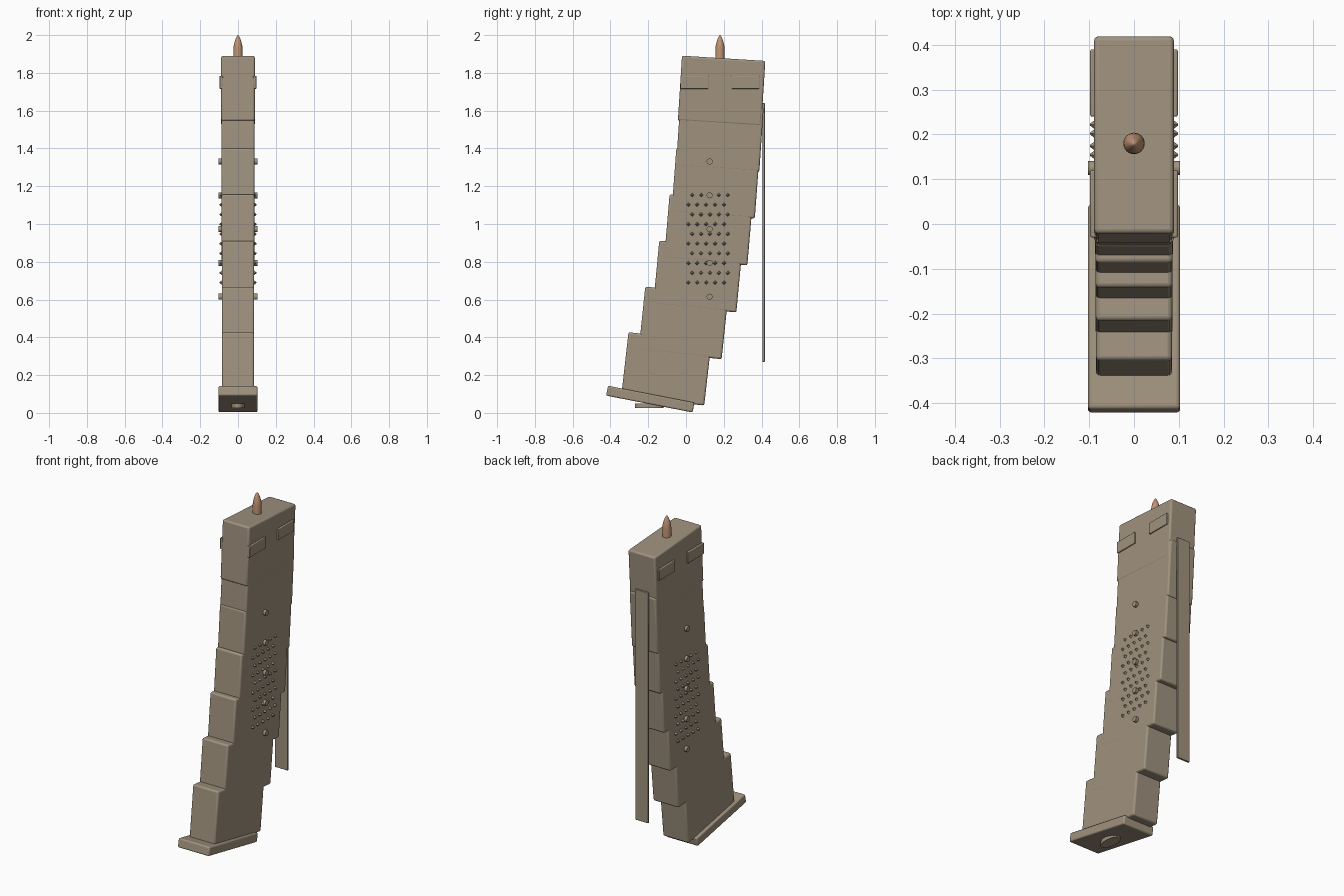
import bpy, bmesh, math
from mathutils import Matrix, Vector

if "Cube" in bpy.data.objects:
    bpy.data.objects.remove(bpy.data.objects["Cube"])


def material(name, rgb):
    m = bpy.data.materials.new(name)
    m.diffuse_color = (*rgb, 1)
    m.use_nodes = True
    m.node_tree.nodes["Principled BSDF"].inputs["Base Color"].default_value = m.diffuse_color
    return m


TAN = material("tan polymer", (0.35, 0.29, 0.21))
COPPER = material("copper", (0.53, 0.29, 0.17))


def finish(name, bm, mat, bevel=0, smooth=True):
    """Turn a bmesh into a named, coloured object."""
    bmesh.ops.recalc_face_normals(bm, faces=bm.faces)
    me = bpy.data.meshes.new(name)
    bm.to_mesh(me)
    bm.free()
    me.materials.append(mat)
    ob = bpy.data.objects.new(name, me)
    bpy.context.collection.objects.link(ob)
    if bevel:
        b = ob.modifiers.new("bevel", 'BEVEL')
        b.width, b.segments = bevel, 3
    if smooth:
        bpy.ops.object.select_all(action='DESELECT')
        bpy.context.view_layer.objects.active = ob
        ob.select_set(True)
        bpy.ops.object.shade_smooth_by_angle(angle=math.radians(35))
    return ob


def box(name, centre, size, lean=0, bevel=0.0):
    """Box leaning towards +y by an angle in degrees."""
    bm = bmesh.new()
    bmesh.ops.create_cube(bm, size=1, matrix=Matrix.Diagonal((*size, 1)))
    ob = finish(name, bm, TAN, bevel)
    ob.location = centre
    ob.rotation_euler.x = -math.radians(lean)
    return ob


# Curved body: overlapping leaning segments, bottom to top
segments = [(-0.104, 0.233, 6.5), (-0.0135, 0.4765, 6.0), (0.0625, 0.722, 5.4),
            (0.119, 0.969, 4.9), (0.1565, 1.215, 4.3), (0.179, 1.46, 3.8)]
for i, (y, z, lean) in enumerate(segments):
    box(f"body_segment_{i + 1}", (0, y, z), (0.170 + i * 0.001, 0.442, 0.34), lean, 0.01)
box("body_top", (0, 0.1885, 1.705), (0.178, 0.442, 0.345), 3.6, 0.01)

# Base plate and its oval release button
box("base_plate", (0, -0.189, 0.073), (0.206, 0.466, 0.053), 11, 0.008)
bm = bmesh.new()
bmesh.ops.create_cone(bm, cap_ends=True, segments=24, radius1=1, radius2=1, depth=1,
                      matrix=Matrix.Translation((0, -0.195, 0.038)) @ Matrix.Diagonal((0.035, 0.075, 0.024, 1)))
finish("release_button", bm, TAN)

# Rear spine strip
box("spine_strip", (0, 0.411, 0.955), (0.085, 0.013, 1.37), 0, 0.003)

for side, s in (("right", 1), ("left", -1)):
    # Upper locking lugs
    for label, y in (("front", 0.045), ("rear", 0.315)):
        box(f"{label}_lug_{side}", (s * 0.089, y, 1.75), (0.018, 0.15, 0.068), 0, 0.004)

    outward = Vector((s, 0, 0)).to_track_quat('Z', 'Y').to_matrix().to_4x4()

    # Round rivets down the middle
    bm = bmesh.new()
    for i in range(5):
        bmesh.ops.create_cone(bm, cap_ends=True, segments=16, radius1=0.016, radius2=0.016, depth=0.03,
                              matrix=Matrix.Translation((s * 0.088, 0.125, 0.615 + i * 0.179)) @ outward)
    finish(f"rivets_{side}", bm, TAN)

    # Staggered grip studs
    bm = bmesh.new()
    for row in range(10):
        for col in range(5):
            y = 0.012 + col * 0.0475 + (0.02 if row % 2 else 0)
            bmesh.ops.create_cone(bm, cap_ends=True, segments=4, radius1=0.014, radius2=0.002, depth=0.016,
                                  matrix=Matrix.Translation((s * 0.0905, y, 0.69 + row * 0.0515)) @ outward)
    finish(f"grip_studs_{side}", bm, TAN, smooth=False)

# Cartridge: lathed profile of radius and height
profile = [(0, 1.80), (0.024, 1.80), (0.024, 1.93), (0.0225, 1.945), (0.018, 1.965),
           (0.011, 1.985), (0.005, 1.996), (0, 2.0)]
bm = bmesh.new()
verts = [bm.verts.new((r, 0.18, z)) for r, z in profile]
edges = [bm.edges.new(p) for p in zip(verts, verts[1:])]
bmesh.ops.spin(bm, geom=verts + edges, cent=(0, 0.18, 0), axis=(0, 0, 1),
               angle=math.tau, steps=24)
bmesh.ops.remove_doubles(bm, verts=bm.verts, dist=1e-5)
finish("cartridge", bm, COPPER)
